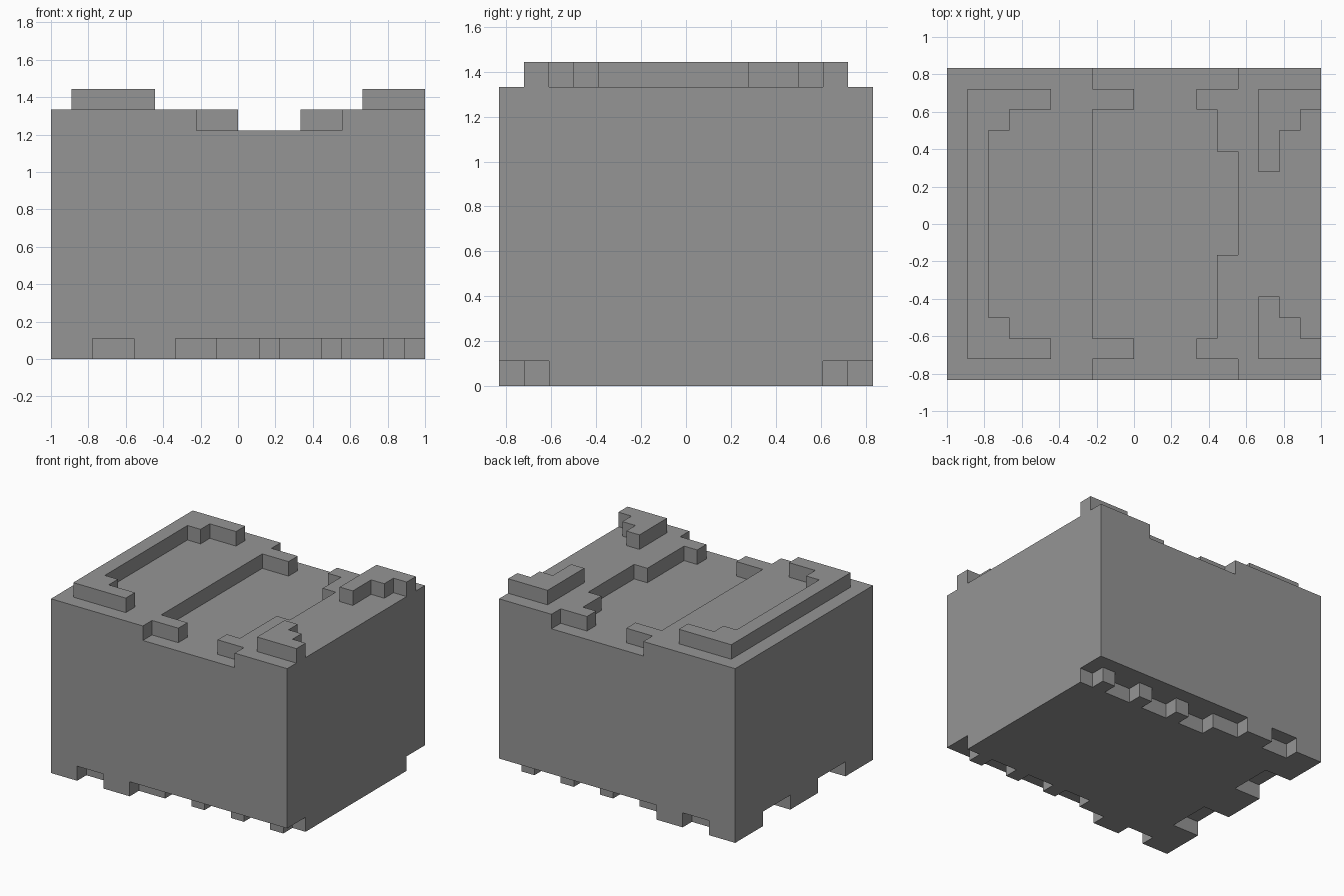
import bpy
import bmesh
from mathutils import Vector

default = bpy.data.objects.get("Cube")
if default:
    bpy.data.objects.remove(default, do_unlink=True)

UNIT = 1 / 9           # size of one block cell
NX, NY = 18, 15        # footprint in cells
solid = set()


def cells(x0, x1, y0, y1, z0, z1):
    return {(x, y, z) for x in range(x0, x1)
            for y in range(y0, y1) for z in range(z0, z1)}


def add(*box):
    solid.update(cells(*box))


def cut(*box):
    solid.difference_update(cells(*box))


def both(action, x0, x1, y0, y1, z0, z1):
    """Apply a box at the front and mirrored at the back."""
    action(x0, x1, y0, y1, z0, z1)
    action(x0, x1, NY - y1, NY - y0, z0, z1)


# Main body
add(0, NX, 0, NY, 0, 12)

# Channel across the top, with stepped banks
cut(7, 14, 0, NY, 11, 12)
both(add, 7, 9, 1, 2, 11, 12)
both(add, 12, 14, 1, 2, 11, 12)
add(13, 14, 2, 6, 11, 12)
add(13, 14, 11, 13, 11, 12)

# Long raised rim
add(1, 2, 1, 14, 12, 13)
both(add, 1, 5, 1, 2, 12, 13)
both(add, 1, 3, 2, 3, 12, 13)

# Short raised corner rims
both(add, 15, 18, 1, 2, 12, 13)
both(add, 15, 17, 2, 3, 12, 13)
add(15, 16, 3, 4, 12, 13)
add(15, 16, 10, 12, 12, 13)

# Toothed lower edges along front and back
both(cut, 2, 4, 0, 1, 0, 1)
both(cut, 6, 18, 0, 1, 0, 1)
for x0, x1 in ((8, 10), (11, 13), (14, 16), (17, 18)):
    both(cut, x0, x1, 1, 2, 0, 1)

# Side notches on the lower edge
both(cut, 0, 2, 3, 6, 0, 1)

# Skin the exposed cell sides, then merge flat areas
bm = bmesh.new()
corners = {}


def vert(p):
    if p not in corners:
        corners[p] = bm.verts.new(((p[0] - NX / 2) * UNIT,
                                   (p[1] - NY / 2) * UNIT, p[2] * UNIT))
    return corners[p]


for cell in sorted(solid):
    for axis in range(3):
        u, v = (axis + 1) % 3, (axis + 2) % 3
        for side in (0, 1):
            near = list(cell)
            near[axis] += 2 * side - 1
            if tuple(near) in solid:
                continue
            ring = []
            for du, dv in ((0, 0), (1, 0), (1, 1), (0, 1)):
                p = list(cell)
                p[axis] += side
                p[u] += du
                p[v] += dv
                ring.append(vert(tuple(p)))
            bm.faces.new(ring if side else ring[::-1])

bmesh.ops.dissolve_limit(bm, angle_limit=0.01, verts=bm.verts[:], edges=bm.edges[:])
mesh = bpy.data.meshes.new("stepped_block")
bm.to_mesh(mesh)
bm.free()

# Single grey material
grey = bpy.data.materials.new("plain_grey")
grey.use_nodes = True
colour = (0.3, 0.3, 0.3, 1)
grey.diffuse_color = colour
grey.node_tree.nodes["Principled BSDF"].inputs["Base Color"].default_value = colour
mesh.materials.append(grey)

block = bpy.data.objects.new("stepped_block", mesh)
bpy.context.collection.objects.link(block)
